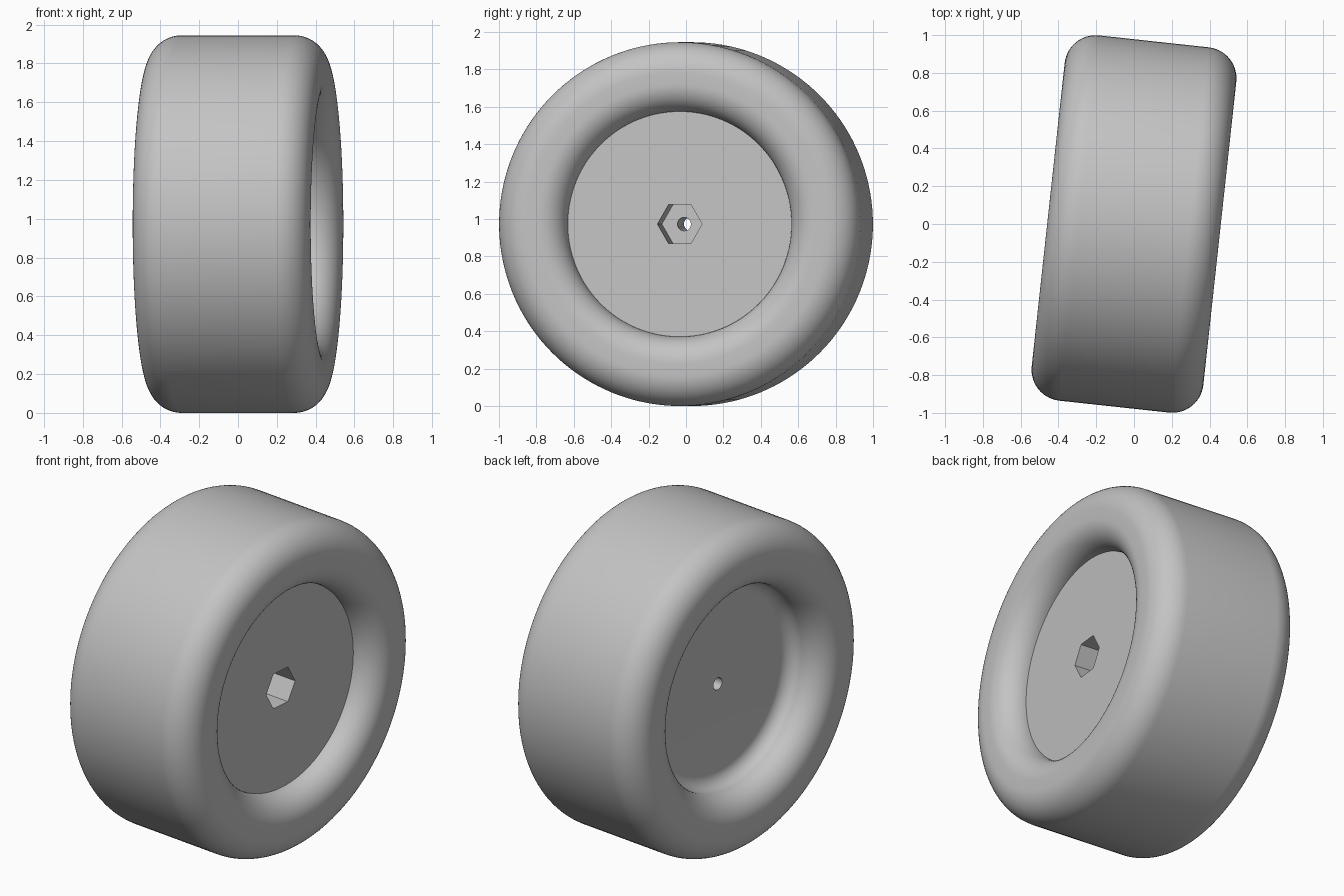
import bpy, bmesh
from math import pi, sin, cos, radians
from mathutils import Vector, Matrix

if "Cube" in bpy.data.objects:
    bpy.data.objects.remove(bpy.data.objects["Cube"], do_unlink=True)

RADIUS, HALF, RIM = 0.9725, 0.457, 0.602   # tyre radius, half width, rim radius
FACE, BACK = 0.31, -0.23                   # hub faces along the axle
SHOULDER, BEAD, COVE = 0.165, 0.147, 0.08  # rounding radii
PLACE = Matrix.Translation((0, 0, RADIUS)) @ Matrix.Rotation(radians(-6.2), 4, 'Z')

grey = bpy.data.materials.new("light grey")
grey.use_nodes = True
colour = (0.55, 0.55, 0.55, 1)
grey.diffuse_color = colour
grey.node_tree.nodes["Principled BSDF"].inputs["Base Color"].default_value = colour


def arc(a, r, size, start, end, steps=14):
    """Arc of (axle, radius) points, angles in degrees from the axle direction."""
    angles = [radians(start + (end - start) * i / steps) for i in range(steps + 1)]
    return [(a + size * cos(t), r + size * sin(t)) for t in angles]


def lathe(name, profile, sides, closed=False):
    """Turn an (axle, radius) profile about the x axis."""
    bm = bmesh.new()
    verts = [bm.verts.new((a, r, 0)) for a, r in profile]
    edges = [bm.edges.new(pair) for pair in zip(verts, verts[1:])]
    if closed:
        edges.append(bm.edges.new((verts[-1], verts[0])))
    bmesh.ops.spin(bm, geom=verts + edges, cent=(0, 0, 0), axis=(1, 0, 0),
                   angle=2 * pi, steps=sides, use_duplicate=False)
    bmesh.ops.remove_doubles(bm, verts=bm.verts, dist=0.0001)
    bmesh.ops.recalc_face_normals(bm, faces=bm.faces)
    mesh = bpy.data.meshes.new(name)
    bm.to_mesh(mesh)
    bm.free()
    mesh.materials.append(grey)
    obj = bpy.data.objects.new(name, mesh)
    bpy.context.collection.objects.link(obj)
    obj.matrix_world = PLACE
    return obj


def activate(obj):
    bpy.ops.object.select_all(action='DESELECT')
    obj.select_set(True)
    bpy.context.view_layer.objects.active = obj


# Tyre: rounded shoulder and bead, mirrored to the other side
side = (arc(HALF - SHOULDER, RADIUS - SHOULDER, SHOULDER, 90, 0)
        + arc(HALF - BEAD, RIM + BEAD, BEAD, 0, -90))
tyre = lathe("tyre", side + [(-a, r) for a, r in reversed(side)], 144, closed=True)

# Hub: flat front, recessed back with a coved corner
cove = arc(BACK - COVE, RIM - COVE, COVE, 90, 0)
hub = lathe("hub", [(FACE, 0), (FACE, RIM)] + cove + [(BACK, 0)], 144)

# Hexagonal socket and axle hole cut through the hub
socket = lathe("socket_cutter", [(0.09, 0), (0.09, 0.12), (0.5, 0.12), (0.5, 0)], 6)
bore = lathe("bore_cutter", [(-0.5, 0), (-0.5, 0.036), (0.2, 0.036), (0.2, 0)], 32)
activate(hub)
for cutter in (socket, bore):
    cut = hub.modifiers.new(cutter.name, 'BOOLEAN')
    cut.operation = 'DIFFERENCE'
    cut.solver = 'EXACT'
    cut.object = cutter
    bpy.ops.object.modifier_apply(modifier=cut.name)
for cutter in (socket, bore):
    bpy.data.objects.remove(cutter, do_unlink=True)

# Smooth the round surfaces, keep the crisp edges
for part in (tyre, hub):
    activate(part)
    bpy.ops.object.shade_smooth_by_angle(angle=radians(30))
